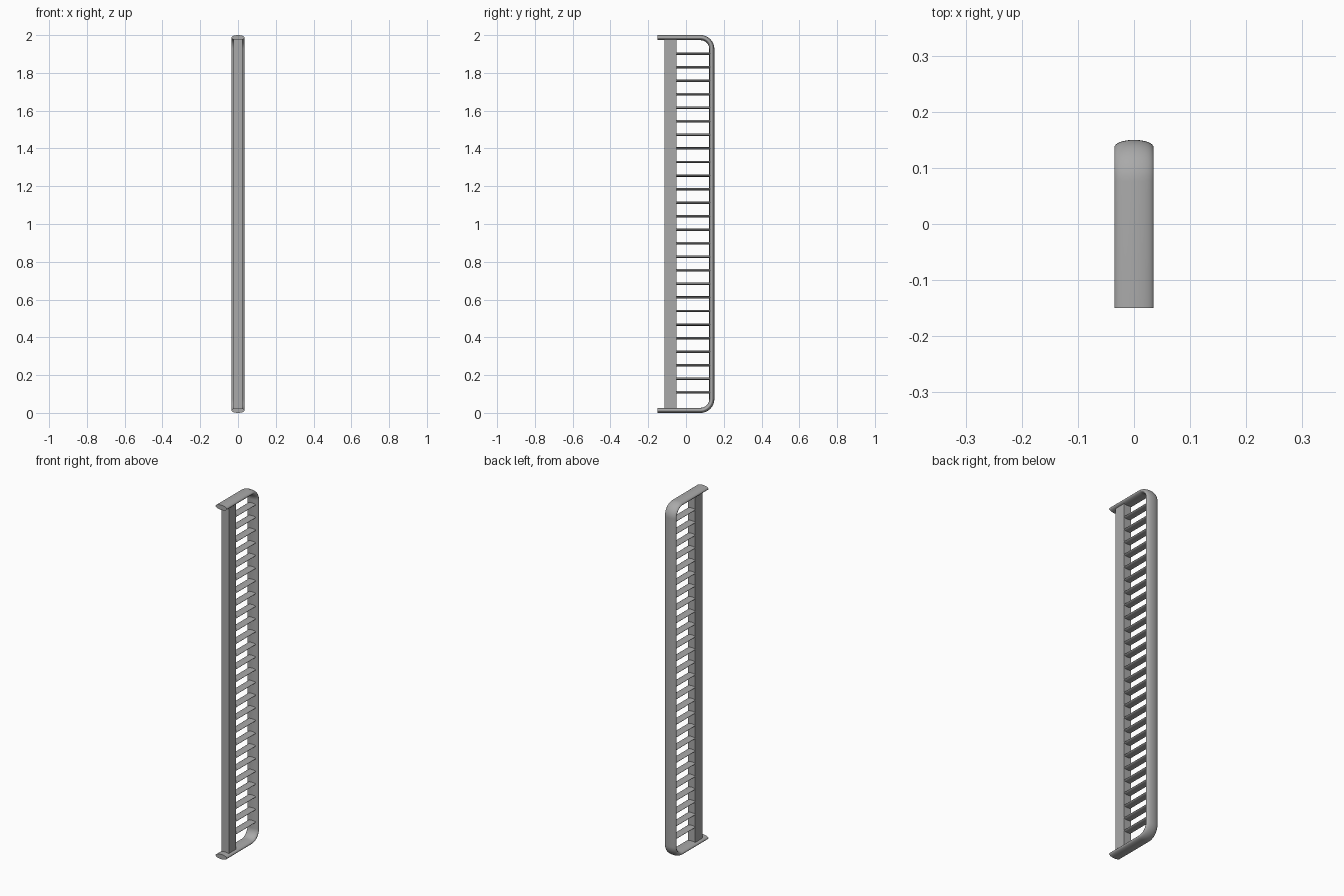
import bpy, bmesh
from math import sin, cos, pi, radians
from mathutils import Vector

if "Cube" in bpy.data.objects:
    bpy.data.objects.remove(bpy.data.objects["Cube"], do_unlink=True)

steel = bpy.data.materials.new("grey metal")
steel.use_nodes = True
colour = (0.4, 0.4, 0.4, 1)
steel.diffuse_color = colour
steel.node_tree.nodes["Principled BSDF"].inputs["Base Color"].default_value = colour

HALF_WIDTH = 0.035
HALF_THICK = 0.0135


def oval(half_width, half_thick, count=32):
    """Oval outline as (across, through) pairs."""
    return [(half_width * cos(2 * pi * i / count), half_thick * sin(2 * pi * i / count))
            for i in range(count)]


def sweep(name, outline, path):
    """Sweep an outline along (point, outward normal) stations in the YZ plane."""
    bm = bmesh.new()
    rings = [[bm.verts.new(p + Vector((a, 0, 0)) + n * t) for a, t in outline]
             for p, n in path]
    count = len(outline)
    for r0, r1 in zip(rings, rings[1:]):
        for i in range(count):
            j = (i + 1) % count
            bm.faces.new((r0[i], r0[j], r1[j], r1[i]))
    bm.faces.new(rings[0])
    bm.faces.new(rings[-1])
    bmesh.ops.recalc_face_normals(bm, faces=bm.faces)
    mesh = bpy.data.meshes.new(name)
    bm.to_mesh(mesh)
    bm.free()
    mesh.materials.append(steel)
    obj = bpy.data.objects.new(name, mesh)
    bpy.context.collection.objects.link(obj)
    bpy.ops.object.select_all(action='DESELECT')
    obj.select_set(True)
    bpy.context.view_layer.objects.active = obj
    bpy.ops.object.shade_smooth_by_angle(angle=radians(35))
    return obj


# Handle frame: oval bar bent into a C with two rounded corners
radius = 0.06
up = Vector((0, 0, 1))
path = [(Vector((0, -0.15, 2 - HALF_THICK)), up)]
centre_y = 0.15 - HALF_THICK - radius
for centre_z, start in ((2 - HALF_THICK - radius, pi / 2), (HALF_THICK + radius, 0)):
    for i in range(13):
        angle = start - pi / 2 * i / 12
        n = Vector((0, cos(angle), sin(angle)))
        path.append((Vector((0, centre_y, centre_z)) + n * radius, n))
path.append((Vector((0, -0.15, HALF_THICK)), -up))
sweep("bent_frame", oval(HALF_WIDTH, HALF_THICK), path)

# Square-edged post between the two arms
w, d = 0.0225, 0.0325
post = [(-w, -d), (w, -d), (w, d), (-w, d)]
back = Vector((0, 1, 0))
sweep("post", post, [(Vector((0, -0.082, z)), back) for z in (0.015, 1.985)])

# Thin oval rungs from the post to the back of the frame
RUNGS = 26
for k in range(RUNGS):
    z = 0.109 + (1.902 - 0.109) * k / (RUNGS - 1)
    sweep(f"rung_{k + 1}", oval(0.0225, 0.0065, 20),
          [(Vector((0, y, z)), up) for y in (-0.06, 0.128)])
